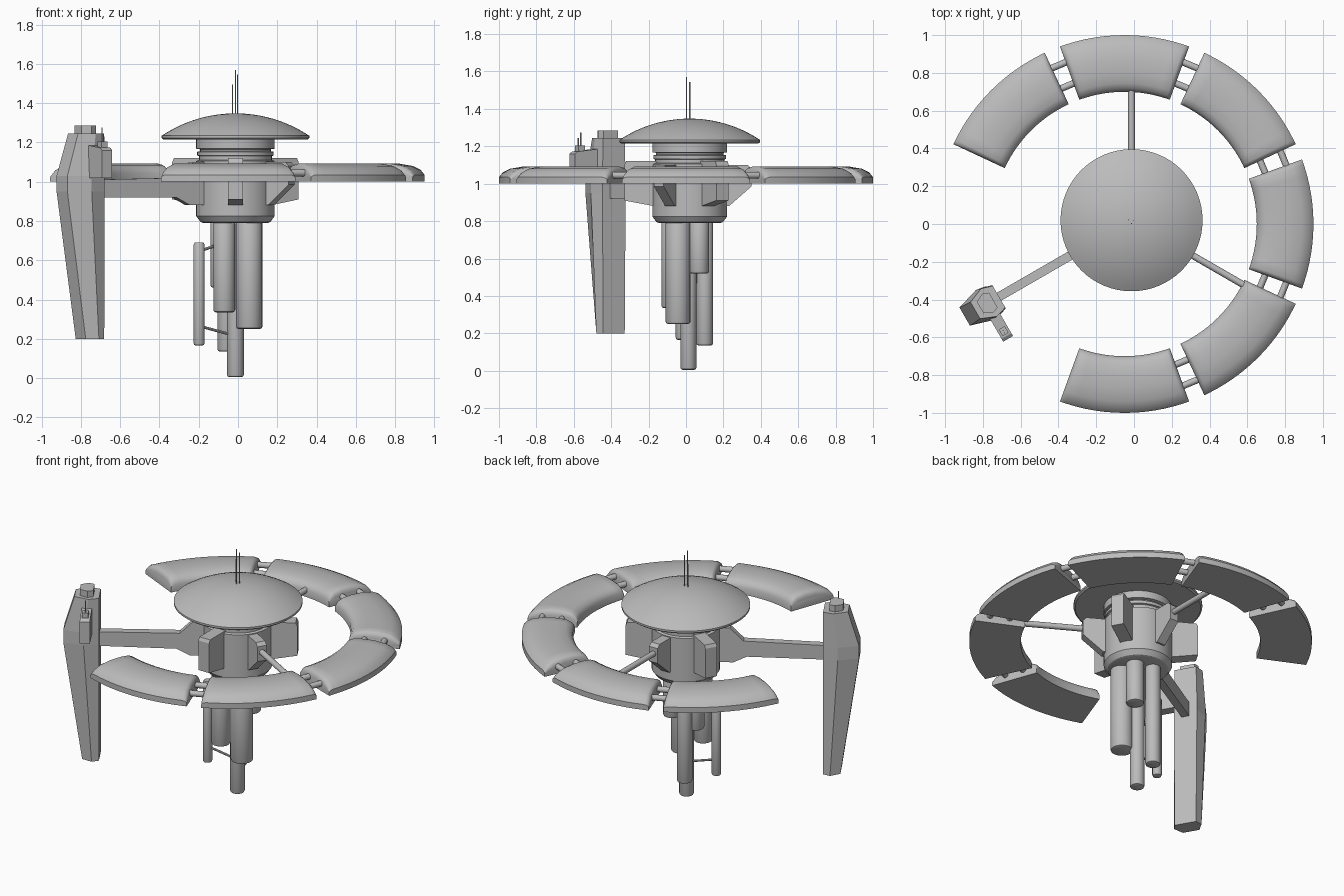
import bpy, bmesh, math
from mathutils import Vector, Matrix

old = bpy.data.objects.get("Cube")
if old:
    bpy.data.objects.remove(old)

grey = bpy.data.materials.new("hull_grey")
grey.use_nodes = True
COLOUR = (0.5, 0.5, 0.5, 1)
grey.diffuse_color = COLOUR
grey.node_tree.nodes["Principled BSDF"].inputs["Base Color"].default_value = COLOUR

HUB = Vector((-0.013, 0.02, 0))
RING = Vector((-0.05, 0, 0))


def finish(name, bm, loc=(0, 0, 0), turn=0, smooth=None, bevel=0):
    bmesh.ops.recalc_face_normals(bm, faces=bm.faces)
    me = bpy.data.meshes.new(name)
    bm.to_mesh(me)
    bm.free()
    ob = bpy.data.objects.new(name, me)
    bpy.context.collection.objects.link(ob)
    ob.location = loc
    ob.rotation_euler.z = math.radians(turn)
    me.materials.append(grey)
    if smooth:
        bpy.ops.object.select_all(action='DESELECT')
        ob.select_set(True)
        bpy.context.view_layer.objects.active = ob
        bpy.ops.object.shade_smooth_by_angle(angle=math.radians(smooth))
    if bevel:
        mod = ob.modifiers.new("bevel", 'BEVEL')
        mod.width = bevel
        mod.segments = 2
    return ob


def loft(name, rings, **kw):
    """Skin a list of equal-length point rings and cap both ends."""
    bm = bmesh.new()
    rows = [[bm.verts.new(p) for p in ring] for ring in rings]
    n = len(rows[0])
    for a, b in zip(rows, rows[1:]):
        for i in range(n):
            j = (i + 1) % n
            bm.faces.new((a[i], a[j], b[j], b[i]))
    bm.faces.new(rows[0])
    bm.faces.new(rows[-1])
    return finish(name, bm, **kw)


def lathe(name, profile, loc, sides=48, smooth=30):
    circle = [(math.cos(2 * math.pi * i / sides), math.sin(2 * math.pi * i / sides)) for i in range(sides)]
    return loft(name, [[(r * c, r * s, z) for c, s in circle] for r, z in profile],
                loc=loc, smooth=smooth)


def plate(name, outline, width, turn, shift=0, loc=HUB):
    """Radial plate: outline in (radius, height), thickness across."""
    return loft(name, [[(r, shift + s * width / 2, z) for r, z in outline] for s in (-1, 1)],
                loc=loc, turn=turn)


def rod(name, a, b, radius, sides=12):
    a, b = Vector(a), Vector(b)
    bm = bmesh.new()
    bmesh.ops.create_cone(bm, cap_ends=True, segments=sides, radius1=radius, radius2=radius, depth=(b - a).length)
    m = Matrix.Translation((a + b) / 2) @ (b - a).to_track_quat('Z', 'Y').to_matrix().to_4x4()
    bm.transform(m)
    return finish(name, bm, smooth=40)


def polar(centre, r, deg, z):
    t = math.radians(deg)
    return centre + Vector((r * math.cos(t), r * math.sin(t), z))


# Ring segments: flat underneath, domed on top, rounded at the ends
section = [(1.0, 0), (1.0, .035), (.98, .06), (.94, .08), (.87, .092), (.80, .092),
           (.745, .085), (.715, .07), (.70, .045), (.70, 0)]
ends = [(20, .62), (19.7, .8), (19.2, .92), (18.4, 1)]
stations = [(-a, s) for a, s in ends] + [(a * 3, 1) for a in range(-5, 6)] + ends[::-1]
for k in range(-2, 4):
    loft("ring_segment", [[polar(Vector(), r, a, 1 + h * s) for r, h in section] for a, s in stations],
         loc=RING, turn=45 * k, smooth=35)

# Paired connector rods in the gaps
for k in range(-2, 3):
    mid = 45 * k + 22.5
    for r in (.793, .912):
        rod("ring_connector", polar(RING, r, mid - 4, 1.045), polar(RING, r, mid + 4, 1.045), .018)

# Hub body with grooved neck
lathe("hub_body", [(.165, .79), (.178, .795), (.2, .825), (.2, 1.105), (.185, 1.11), (.185, 1.13),
                   (.195, 1.133), (.195, 1.152), (.18, 1.155), (.18, 1.165), (.2, 1.168), (.2, 1.216)], HUB)

# Saucer dome, a spherical cap over a thin rim
R, H = .376, .114
ball = (R * R + H * H) / (2 * H)
cap = [(R * i / 12, 1.348 - ball + math.sqrt(ball ** 2 - (R * i / 12) ** 2)) for i in range(12, 0, -1)]
lathe("saucer_dome", [(.19, 1.214), (.366, 1.214), (R, 1.222)] + cap + [(.002, 1.348)], HUB, 64)

# Roof antennas
for x, y, top in ((-.028, .022, 1.495), (-.013, .003, 1.57), (-.003, .02, 1.545)):
    rod("roof_antenna", (x, y, 1.33), (x, y, top), .003, 6)

# Hub fins and rod brackets alternate around the body
fin = [(.15, 1.12), (.34, 1.12), (.35, 1.1), (.35, .91), (.19, .88)]
bracket = [(.15, 1.1), (.31, 1.1), (.33, 1.08), (.33, .985), (.21, .88), (.15, .88)]
for turn in (30, 150, 270):
    plate("hub_fin", fin, .076, turn)
for turn in (90, -30):
    plate("rod_bracket", bracket, .06, turn)
    rod("ring_strut", polar(HUB, .15, turn, 1.04), polar(HUB, .73, turn, 1.04), .018)

# Flared arm that carries the blade
plate("blade_arm", [(.15, 1.1), (.26, 1.1), (.34, 1.02), (.84, 1.01), (.84, .92), (.36, .92),
                    (.28, .88), (.15, .88)], .048, 210)


# Hanging blade: hexagonal plan that tapers on the outer side
def hexagon(inner, outer, half, z):
    mid = inner + (outer - inner) * .42
    return [(inner, -half * .78, z), (mid, -half, z), (outer, -half * .6, z),
            (outer, half * .6, z), (mid, half, z), (inner, half * .78, z)]


loft("blade", [hexagon(.81, .91, .085, .2), hexagon(.81, 1.02, .092, .95),
               hexagon(.81, 1.02, .092, 1.03), hexagon(.81, .955, .085, 1.245)], loc=HUB, turn=210)
loft("blade_cap", [hexagon(.845, .925, .058, 1.24), hexagon(.845, .925, .058, 1.285)], loc=HUB, turn=210)

# Sensor box on the side of the blade
box = [(.05, 1.02), (.217, 1.02), (.217, 1.16), (.2, 1.172), (.08, 1.185), (.05, 1.185)]
loft("sensor_box", [[(u, v, z) for v, z in box] for u in (.85, .91)], loc=HUB, turn=210)
loft("sensor_cap", [[(u, v, z) for u, v in ((.862, .15), (.898, .15), (.898, .19), (.862, .19))]
                    for z in (1.165, 1.205)], loc=HUB, turn=210)
turned = Matrix.Rotation(math.radians(210), 3, 'Z')
for v, top in ((.165, 1.275), (.18, 1.245)):
    foot = HUB + turned @ Vector((.88, v, 0))
    rod("sensor_antenna", foot + Vector((0, 0, 1.19)), foot + Vector((0, 0, top)), .003, 6)

# Hanging tubes: x, y, radius, bottom, top
tubes = [(.058, -.043, .066, .25, .8), (-.07, -.075, .056, .335, .8), (-.013, .013, .043, .005, .8),
         (-.06, .1, .045, .135, .8), (.05, .07, .053, .52, .8), (-.088, .03, .052, .46, .8),
         (-.198, -.027, .028, .165, .69)]
for x, y, r, low, high in tubes:
    e = .012
    lathe("hanging_tube", [(r - e, low), (r - e * .3, low + e * .3), (r, low + e), (r, high - e),
                           (r - e * .5, high)], (x, y, 0), 24, 40)

# Thin stays to the outer tube
rod("tube_stay", (-.198, -.027, .265), (-.03, .005, .22), .007, 8)
rod("tube_stay", (-.198, -.027, .645), (-.1, -.02, .68), .007, 8)
